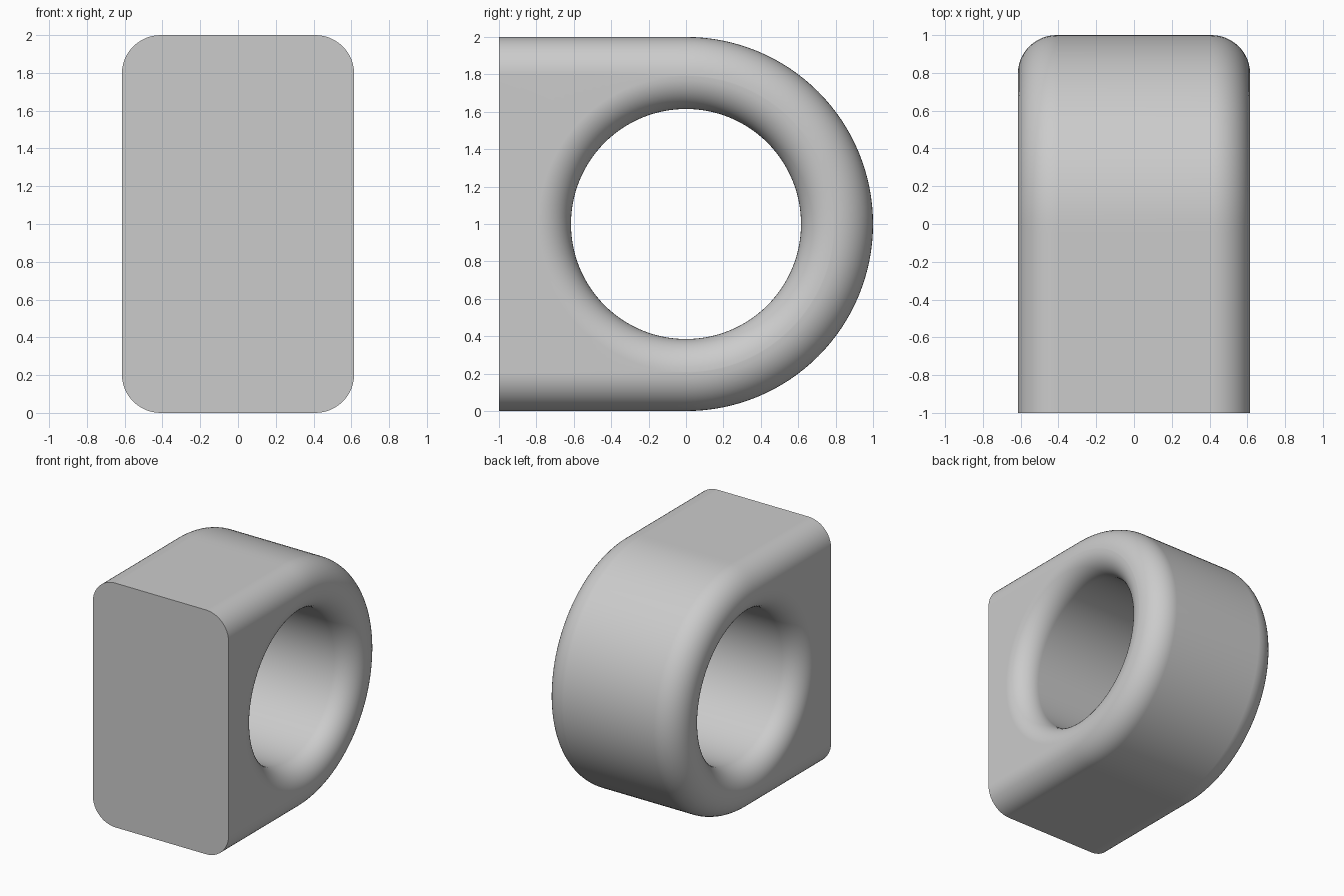
import bpy
import bmesh
from math import sin, cos, tan, pi

cube = bpy.data.objects.get("Cube")
if cube:
    bpy.data.objects.remove(cube, do_unlink=True)

HALF_WIDTH = 0.615
HOLE = 0.615
OUTER_FILLET = 0.205
INNER_FILLET = 0.175
STATIONS = 128      # around the hole
STEPS = 12          # across each fillet


def outer_point(i, size):
    """D-shaped outline: round at the back, square up to the front plane."""
    a = 2 * pi * i / STATIONS
    eighth = STATIONS // 8
    if i <= 2 * eighth or i >= 6 * eighth:
        return size * cos(a), size * sin(a)
    if i <= 3 * eighth:
        return -tan(a - pi / 2), size
    if i >= 5 * eighth:
        return -tan(3 * pi / 2 - a), -size
    return -1.0, -size * tan(a)


def inner_point(i, radius):
    a = 2 * pi * i / STATIONS
    return radius * cos(a), radius * sin(a)


# Cross-section of one side: outer fillet, then hole fillet
half = []
for j in range(STEPS + 1):
    t = pi / 2 * j / STEPS
    half.append((outer_point, 1 - OUTER_FILLET * (1 - cos(t)),
                 HALF_WIDTH - OUTER_FILLET * (1 - sin(t))))
for j in range(STEPS + 1):
    t = pi / 2 * j / STEPS
    half.append((inner_point, HOLE + INNER_FILLET * (1 - sin(t)),
                 HALF_WIDTH - INNER_FILLET * (1 - cos(t))))
section = half + [(f, s, -x) for f, s, x in reversed(half)]

# Loft the closed section around the hole
bm = bmesh.new()
rings = []
for outline, size, x in section:
    ring = []
    for i in range(STATIONS):
        y, z = outline(i, size)
        ring.append(bm.verts.new((x, y, z + 1)))
    rings.append(ring)
for r, ring in enumerate(rings):
    after = rings[(r + 1) % len(rings)]
    for i in range(STATIONS):
        k = (i + 1) % STATIONS
        bm.faces.new((ring[i], ring[k], after[k], after[i]))
bmesh.ops.recalc_face_normals(bm, faces=bm.faces)

mesh = bpy.data.meshes.new("rounded_eye_block")
bm.to_mesh(mesh)
bm.free()
block = bpy.data.objects.new("rounded_eye_block", mesh)
bpy.context.collection.objects.link(block)

# Plain grey finish
grey = bpy.data.materials.new("plain_grey")
grey.use_nodes = True
colour = (0.6, 0.6, 0.6, 1)
grey.diffuse_color = colour
grey.node_tree.nodes["Principled BSDF"].inputs["Base Color"].default_value = colour
mesh.materials.append(grey)

# Smooth fillets, crisp front edge
bpy.ops.object.select_all(action='DESELECT')
block.select_set(True)
bpy.context.view_layer.objects.active = block
bpy.ops.object.shade_smooth_by_angle(angle=pi / 6)
weighted = block.modifiers.new("even_shading", 'WEIGHTED_NORMAL')
weighted.keep_sharp = True
